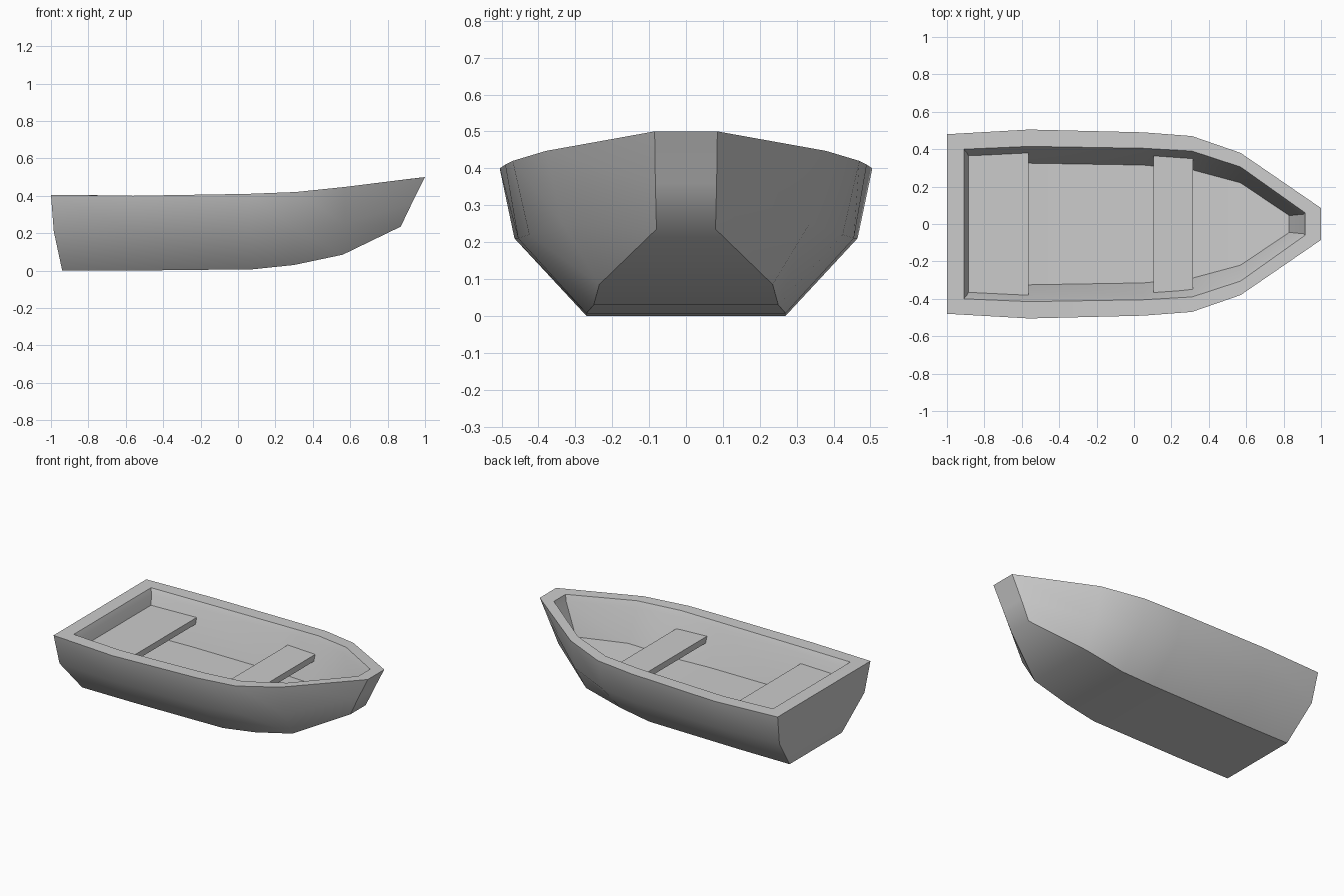
import bpy, bmesh

if "Cube" in bpy.data.objects:
    bpy.data.objects.remove(bpy.data.objects["Cube"])

# Half-breadth lines of the hull, stern to bow, as (x, y, z)
keel_edge = [(-.94, .27, 0), (-.56, .27, 0), (.08, .27, .007),
             (.30, .25, .03), (.56, .235, .085), (.87, .08, .235)]
chine = [(-.985, .44, .21), (-.56, .465, .21), (.06, .455, .21),
         (.31, .425, .22), (.57, .335, .25), (.93, .083, .36)]
sheer = [(-1, .48, .405), (-.56, .505, .40), (.05, .49, .41),
         (.31, .47, .42), (.57, .38, .447), (1, .085, .50)]
rim_inner = [(-.91, .40, .405), (-.56, .415, .40), (.05, .405, .41),
             (.31, .39, .42), (.57, .305, .447), (.915, .06, .49)]
lip = [(-.895, .383, .37), (-.56, .398, .365), (.05, .39, .375),
       (.31, .375, .385), (.56, .29, .41), (.905, .052, .45)]
floor_edge = [(-.86, .315, .14), (-.56, .325, .14), (.05, .315, .145),
              (.31, .29, .15), (.57, .22, .20), (.83, .045, .24)]


def finish(bm, name, angle=None):
    bmesh.ops.recalc_face_normals(bm, faces=bm.faces[:])
    mesh = bpy.data.meshes.new(name)
    bm.to_mesh(mesh)
    bm.free()
    ob = bpy.data.objects.new(name, mesh)
    bpy.context.collection.objects.link(ob)
    if angle:
        bpy.ops.object.select_all(action='DESELECT')
        ob.select_set(True)
        bpy.context.view_layer.objects.active = ob
        bpy.ops.object.shade_smooth_by_angle(angle=angle)
    return ob


# Hull: closed mirrored rings bridged from the keel up over the rim to the floor
bm = bmesh.new()
rings = []
for line in (keel_edge, chine, sheer, rim_inner, lip, floor_edge):
    pts = line + [(x, -y, z) for x, y, z in reversed(line)]
    rings.append([bm.verts.new(p) for p in pts])
n = len(rings[0])
for a, b in zip(rings, rings[1:]):
    for i in range(n):
        j = (i + 1) % n
        bm.faces.new((a[i], a[j], b[j], b[i]))
# Outer bottom and inner floor strips
for r in (rings[0], rings[-1]):
    for i in range(n // 2 - 1):
        bm.faces.new((r[i], r[i + 1], r[n - 2 - i], r[n - 1 - i]))
finish(bm, "hull", 0.72)


# Seats: flat planks running into the side walls
def plank(name, x0, x1, y0, y1, top, thick=.04):
    bm = bmesh.new()
    base = [(x0, -y0), (x1, -y1), (x1, y1), (x0, y0)]
    face = bm.faces.new([bm.verts.new((x, y, top - thick)) for x, y in base])
    ext = bmesh.ops.extrude_face_region(bm, geom=[face])
    top_verts = [v for v in ext["geom"] if isinstance(v, bmesh.types.BMVert)]
    bmesh.ops.translate(bm, verts=top_verts, vec=(0, 0, thick))
    if not face.is_valid or len(bm.faces) < 6:
        bm.faces.new([v for v in bm.verts if v not in top_verts])
    finish(bm, name)


plank("stern_seat", -.91, -.565, .385, .395, .31)
plank("middle_seat", .105, .315, .375, .365, .315)
